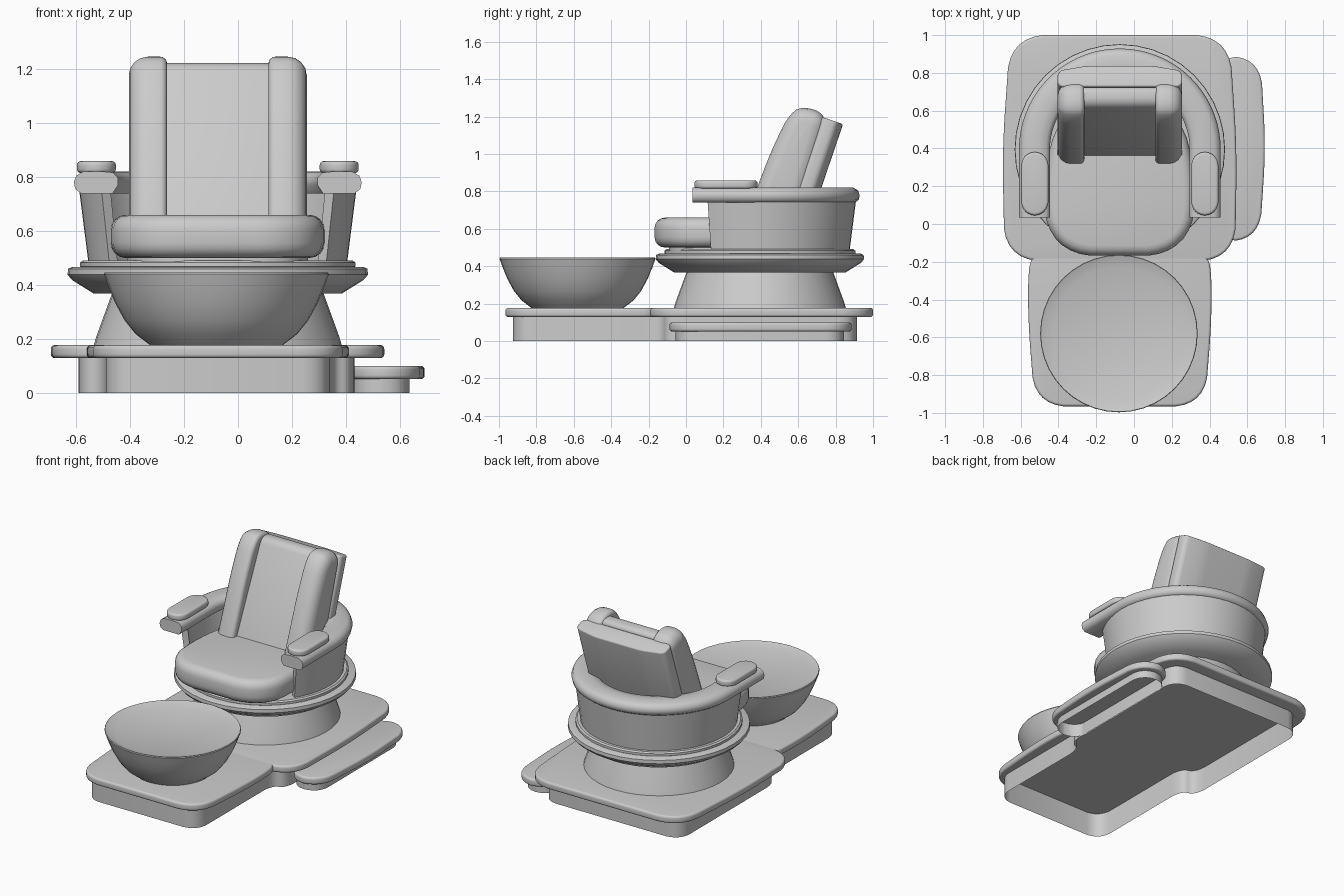
import bpy, bmesh
from math import sin, cos, pi, radians
from mathutils import Vector

cube = bpy.data.objects.get("Cube")
if cube:
    bpy.data.objects.remove(cube)

grey = bpy.data.materials.new("light grey")
grey.use_nodes = True
COLOUR = (0.6, 0.6, 0.6, 1)
grey.diffuse_color = COLOUR
grey.node_tree.nodes["Principled BSDF"].inputs["Base Color"].default_value = COLOUR

CX, CY = -0.075, 0.395   # axis of the swivel chair


def smooth(obj, angle):
    bpy.ops.object.select_all(action='DESELECT')
    obj.select_set(True)
    bpy.context.view_layer.objects.active = obj
    bpy.ops.object.shade_smooth_by_angle(angle=radians(angle))


def loft(name, rings, caps=True, angle=35):
    """Skin a list of matching closed rings into one object."""
    bm = bmesh.new()
    rows = [[bm.verts.new(p) for p in ring] for ring in rings]
    n = len(rows[0])
    for a, b in zip(rows, rows[1:]):
        for i in range(n):
            j = (i + 1) % n
            bm.faces.new((a[i], a[j], b[j], b[i]))
    if caps:
        bm.faces.new(rows[0][::-1])
        bm.faces.new(rows[-1])
    bmesh.ops.remove_doubles(bm, verts=bm.verts, dist=1e-5)
    bmesh.ops.recalc_face_normals(bm, faces=bm.faces)
    mesh = bpy.data.meshes.new(name)
    bm.to_mesh(mesh)
    bm.free()
    mesh.materials.append(grey)
    obj = bpy.data.objects.new(name, mesh)
    bpy.context.collection.objects.link(obj)
    smooth(obj, angle)
    return obj


def rounded(points, r, steps=6):
    """Round the corners of a counter-clockwise polygon."""
    pts = [Vector(p) for p in points]
    out = []
    for i, p in enumerate(pts):
        a, b = pts[i - 1] - p, pts[(i + 1) % len(pts)] - p
        s = p + a.normalized() * min(r, a.length * 0.5)
        e = p + b.normalized() * min(r, b.length * 0.5)
        for k in range(steps + 1):
            t = k / steps
            q = s * (1 - t) ** 2 + p * 1.6 * t * (1 - t) + (s + e) * 0.2 * t * (1 - t) + e * t * t
            if not out or (q - out[-1]).length > 1e-4:
                out.append(q)
    if (out[0] - out[-1]).length < 1e-4:
        out.pop()
    return out


def inset(outline, d):
    n = len(outline)
    res = []
    for i, p in enumerate(outline):
        t = (outline[(i + 1) % n] - outline[i - 1]).normalized()
        res.append(p + Vector((-t.y, t.x)) * d)
    return res


def prism(name, outline, lo, hi, bevels=(0, 0), place=lambda u, v, w: (u, v, w), caps=True):
    """Extrude an outline from lo to hi, each rim rounded by its own bevel."""
    arc = [k / 4 * pi / 2 for k in range(5)]
    b0, b1 = bevels
    levels = [(b0 * (1 - sin(a)), lo + b0 * (1 - cos(a))) for a in arc] if b0 else [(0, lo)]
    levels += [(b1 * (1 - sin(a)), hi - b1 * (1 - cos(a))) for a in reversed(arc)] if b1 else [(0, hi)]
    return loft(name, [[place(p.x, p.y, w) for p in inset(outline, d)] for d, w in levels], caps)


def hollow(obj, outline, roof):
    """Cut the underside of a slab away inside the skirt, up to the roof height."""
    cutter = prism("cutter", outline, -0.05, roof)
    cutter.hide_render = True
    mod = obj.modifiers.new("hollow", 'BOOLEAN')
    mod.operation = 'DIFFERENCE'
    mod.solver = 'EXACT'
    mod.object = cutter
    bpy.context.view_layer.objects.active = obj
    bpy.ops.object.modifier_apply(modifier=mod.name)
    bpy.data.objects.remove(cutter)
    smooth(obj, 35)


def lathe(name, profile, cx, cy, sides=40):
    rings = [[(cx + r * cos(2 * pi * i / sides), cy + r * sin(2 * pi * i / sides), z)
              for i in range(sides)] for r, z in profile]
    loft(name, rings)


def arc_path(start, end, steps=36):
    """Directions and centre positions along an arc round the chair axis."""
    angles = [radians(start + (end - start) * k / steps) for k in range(steps + 1)]
    return [(cos(a), sin(a), CY) for a in angles]


def sweep(name, section, path):
    """Carry a (radius, z) section along a path round the back of the chair."""
    loft(name, [[(CX + nx * r, y + ny * r, z) for r, z in section] for nx, ny, y in path], angle=50)


def box(x0, x1, y0, y1):
    return [(x0, y0), (x1, y0), (x1, y1), (x0, y1)]


# Platform: open skirt under two hollow deck slabs
skirt = rounded([(-0.592, -0.115), (-0.49, -0.115), (-0.49, -0.925), (0.34, -0.925),
                 (0.34, -0.115), (0.432, -0.115), (0.432, 0.913), (-0.592, 0.913)], 0.1)
prism("platform_skirt", skirt, 0, 0.14, caps=False)
deck = [(-0.685, -0.195), (0.535, -0.195), (0.545, 0.4), (0.505, 1.0), (-0.655, 1.0), (-0.697, 0.4)]
rear = prism("rear_deck", rounded(deck, 0.17), 0.129, 0.177, (0.014, 0.014))
front_deck = [(-0.525, -0.965), (0.375, -0.965), (0.412, -0.5), (0.41, -0.23), (0.39, -0.19), (0.37, -0.1),
              (-0.52, -0.1), (-0.54, -0.19), (-0.56, -0.23), (-0.562, -0.5)]
front = prism("front_deck", rounded(front_deck, 0.15), 0.129, 0.1765, (0.014, 0.014))
for slab in (rear, front):
    hollow(slab, skirt, 0.164)

# Side step
step = [(0.41, -0.088), (0.665, -0.088), (0.697, 0.4), (0.67, 0.885), (0.41, 0.885)]
side_step = prism("side_step", rounded(step, 0.14), 0.051, 0.1, (0.014, 0.014))
step_skirt = rounded(box(0.425, 0.635, -0.055, 0.845), 0.1)
prism("side_step_skirt", step_skirt, 0, 0.06, caps=False)
hollow(side_step, step_skirt, 0.088)

# Foot basin, its rim sloping down to the water
lathe("foot_basin", [(0.235, 0.166), (0.25, 0.18), (0.3, 0.218), (0.34, 0.268), (0.375, 0.332), (0.4, 0.393),
                     (0.417, 0.44), (0.414, 0.446), (0.352, 0.424)], -0.08, -0.58)

# Pedestal and swivel rings
lathe("pedestal", [(0.463, 0.166), (0.45, 0.21), (0.388, 0.38)], CX, CY)
lathe("swivel_ring", [(0.46, 0.368), (0.54, 0.418), (0.557, 0.438), (0.555, 0.46), (0.54, 0.467)], CX, CY)
lathe("upper_ring", [(0.5, 0.46), (0.51, 0.468), (0.51, 0.483), (0.5, 0.491)], CX, CY)

# Curved chair shell and its padded rail with straight arms
sweep("chair_shell", [(0.48, 0.485), (0.515, 0.76), (0.475, 0.76), (0.443, 0.485)], arc_path(-33, 213))
rail = [(0.37, 0.77), (0.37, 0.797), (0.39, 0.817), (0.43, 0.821), (0.5, 0.82), (0.525, 0.805),
        (0.534, 0.78), (0.528, 0.755), (0.508, 0.74), (0.39, 0.74)]
sweep("arm_rail", rail, [(1, 0, 0.035)] + arc_path(0, 180) + [(-1, 0, 0.035)])

# Arm pads
for side, x in (("right", -0.525), ("left", 0.375)):
    pad = rounded(box(x - 0.072, x + 0.072, 0.045, 0.382), 0.072)
    prism(side + "_arm_pad", pad, 0.815, 0.859, (0.014, 0.014))

# Seat
seat = [(-0.43, -0.168), (0.275, -0.168), (0.345, 0.2), (0.23, 0.65), (-0.38, 0.65), (-0.495, 0.2)]
prism("seat_base", rounded(box(-0.41, 0.26, -0.09, 0.65), 0.2), 0.485, 0.53)
prism("seat_cushion", rounded(seat, 0.2), 0.5, 0.66, (0.055, 0.055))


# Backrest: side bolsters rounder on the outside, centre pad and leaning back panel
def sideways(u, v, w):
    return (w, u, v)


def leaning(u, v, w):
    return (u, 0.728 + 0.947 * v + 0.322 * w, 1.198 - 0.322 * v + 0.947 * w)


bolster = [(0.295, 0.6), (0.58, 0.6), (0.765, 1.203), (0.63, 1.262), (0.55, 1.213), (0.457, 1.02)]
for side, x0, bevels in (("right", -0.405, (0.07, 0.025)), ("left", 0.113, (0.025, 0.07))):
    prism(side + "_bolster", rounded(bolster, 0.07), x0, x0 + 0.142, bevels, sideways)
centre = [(0.345, 0.62), (0.54, 0.62), (0.735, 1.215), (0.63, 1.228)]
prism("centre_pad", rounded(centre, 0.04), -0.275, 0.125, (0.012, 0.012), sideways)
panel = [(0.255, 0), (0.255, 0.09), (0.1, 0.118), (-0.25, 0.118), (-0.405, 0.09), (-0.405, 0)]
prism("back_panel", rounded(panel, 0.03), -0.6, 0, (0.01, 0.01), leaning)
